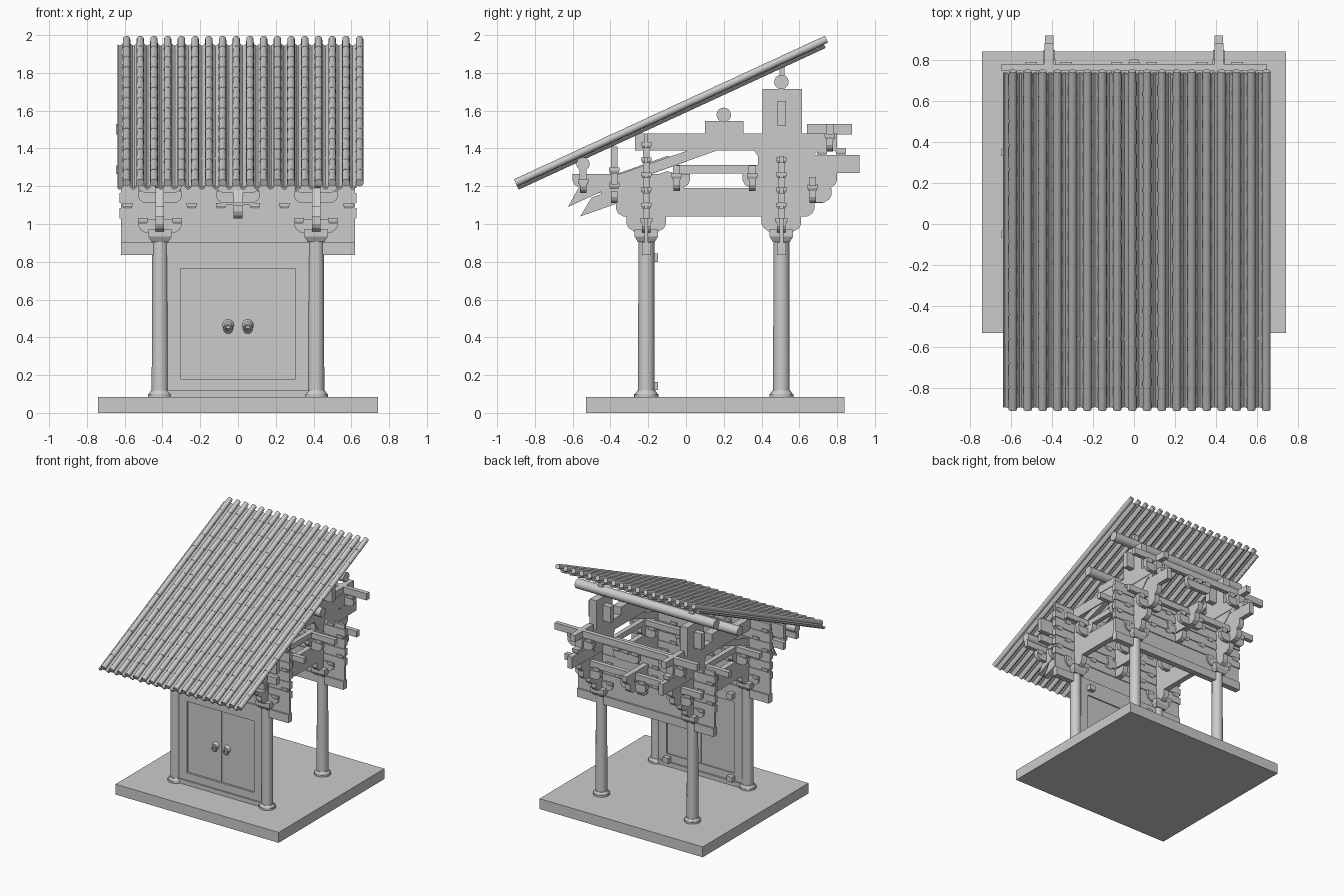
import bpy, bmesh, math
from mathutils import Matrix, Vector

if "Cube" in bpy.data.objects:
    bpy.data.objects.remove(bpy.data.objects["Cube"])

CX, YF, YB = 0.413, -0.21, 0.505      # column grid


def finish(name, bm, smooth=False):
    bmesh.ops.recalc_face_normals(bm, faces=bm.faces)
    me = bpy.data.meshes.new(name)
    bm.to_mesh(me)
    bm.free()
    ob = bpy.data.objects.new(name, me)
    bpy.context.collection.objects.link(ob)
    if smooth:
        bpy.ops.object.select_all(action='DESELECT')
        ob.select_set(True)
        bpy.context.view_layer.objects.active = ob
        bpy.ops.object.shade_smooth_by_angle()
    return ob


def box(name, x0, x1, y0, y1, z0, z1):
    bm = bmesh.new()
    m = Matrix.Translation(((x0 + x1) / 2, (y0 + y1) / 2, (z0 + z1) / 2))
    bmesh.ops.create_cube(bm, size=1, matrix=m @ Matrix.Diagonal((x1 - x0, y1 - y0, z1 - z0, 1)))
    return finish(name, bm)


def prism(name, pts, axis, c, t):
    """Extrude a (u, z) outline; axis 'x' -> u is y, axis 'y' -> u is x."""
    bm = bmesh.new()
    put = (lambda u, z, w: (w, u, z)) if axis == 'x' else (lambda u, z, w: (u, w, z))
    f = bm.faces.new([bm.verts.new(put(u, z, c - t / 2)) for u, z in pts])
    r = bmesh.ops.extrude_face_region(bm, geom=[f])
    vs = [v for v in r['geom'] if isinstance(v, bmesh.types.BMVert)]
    bmesh.ops.translate(bm, verts=vs, vec=put(0, 0, t))
    return finish(name, bm)


def arm(name, axis, c, u0, u1, z0, z1, t=0.045):
    """Bracket arm with rounded-off lower corners."""
    h = z1 - z0
    pts = [(u0, z1), (u0, z0 + .5 * h), (u0 + .15 * h, z0 + .22 * h), (u0 + .5 * h, z0),
           (u1 - .5 * h, z0), (u1 - .15 * h, z0 + .22 * h), (u1, z0 + .5 * h), (u1, z1)]
    return prism(name, pts, axis, c, t)


def rod(name, p, q, r1, r2=None, n=24):
    p, q = Vector(p), Vector(q)
    bm = bmesh.new()
    m = Matrix.Translation((p + q) / 2) @ (q - p).to_track_quat('Z', 'Y').to_matrix().to_4x4()
    bmesh.ops.create_cone(bm, cap_ends=True, segments=n, radius1=r1,
                          radius2=r1 if r2 is None else r2, depth=(q - p).length, matrix=m)
    return finish(name, bm, True)


def blocks(name, places, w, d, h):
    """Bearing blocks: square top half, tapered foot."""
    bm = bmesh.new()
    for x, y, z in places:
        rings = []
        for k, dz in ((.72, 0), (1, .45 * h), (1, h)):
            rings.append([bm.verts.new((x + a * k * w / 2, y + b * k * d / 2, z + dz))
                          for a, b in ((-1, -1), (1, -1), (1, 1), (-1, 1))])
        bm.faces.new(rings[0])
        bm.faces.new(rings[2])
        for lo, hi in zip(rings, rings[1:]):
            for i in range(4):
                bm.faces.new((lo[i], lo[i - 1], hi[i - 1], hi[i]))
    return finish(name, bm)


# Platform, columns, stone bases and capitals
box("platform", -.74, .74, -.53, .84, 0, .085)
for y in (YF, YB):
    for x in (-CX, CX):
        rod("column", (x, y, .085), (x, y, .905), .044, .042)
        rod("column_base", (x, y, .085), (x, y, .1), .064)
        rod("column_base_top", (x, y, .1), (x, y, .118), .06, .048)
        blocks("capital_block", [(x, y, .905)], .125, .125, .065)
    box("tie_beam", -.62, .62, y - .024, y + .024, .835, .903)

# Door wall between the front columns
box("door_panel", -.305, .305, -.212, -.195, .18, .765)
box("door_seam", -.002, .002, -.214, -.193, .18, .765)
box("door_head", -.38, .38, -.228, -.185, .765, .84)
box("door_bottom_rail", -.38, .38, -.228, -.185, .12, .18)
box("door_sill", -.38, .38, -.24, -.17, .085, .12)
for s in (-1, 1):
    box("door_jamb", *sorted((s * .305, s * .38)), -.228, -.185, .18, .765)
    for z in (.8, .12):
        box("door_pivot_socket", s * .29 - .025, s * .29 + .025, -.186, -.147, z, z + .043)
    rod("knocker_plate", (s * .052, -.212, .465), (s * .052, -.232, .465), .03, .018)
    bpy.ops.mesh.primitive_torus_add(location=(s * .052, -.232, .445), rotation=(math.pi / 2, 0, 0),
                                     major_radius=.02, minor_radius=.005,
                                     major_segments=20, minor_segments=8)
    bpy.context.object.name = "knocker_ring"

# Stacked beam walls over both column rows, with rows of bearing blocks
for y, top in ((YF, 1.48), (YB, 1.36)):
    box("wall_board", -.62, .62, y - .01, y + .01, .9, top)
    places, z, k = [], 1.03, 0
    while z + .055 <= top:
        box("wall_beam", -.628, .628, y - .017, y + .017, z, z + .055)
        for x in ((.585, .245, .09), (.5, .33, .08))[k % 2]:
            places += [(x, y, z + .053), (-x, y, z + .053)]
        z, k = z + .08, k + 1
    blocks("wall_blocks", places, .055, .055, .029)
    for x in (-CX, CX):
        arm("cross_arm", 'y', y, x - .115, x + .115, .955, 1.025)
        blocks("cross_arm_blocks", [(x - .09, y, 1.0), (x + .09, y, 1.0)], .055, .065, .032)
    arm("middle_cross_arm", 'y', y, -.1, .1, 1.1, 1.165)

# Longitudinal beams on the stepped-out planes
for y, z0, z1, w in ((-.38, 1.3, 1.41, .63), (-.38, 1.21, 1.27, .63), (-.545, 1.235, 1.285, .63),
                     (-.05, 1.265, 1.31, .645), (.35, 1.265, 1.31, .645),
                     (.67, 1.2, 1.25, .62), (.762, 1.475, 1.53, .645)):
    box("long_beam", -w, w, y - .018, y + .018, z0, z1)
for y, z in ((-.38, 1.265), (-.38, 1.185), (-.545, 1.205), (-.05, 1.235), (.35, 1.235),
             (.67, 1.175), (.762, 1.445)):
    blocks("long_beam_blocks", [(x, y, z) for x in (-.5, -.33, -.085, 0, .085, .33, .5)],
           .055, .055, .034)
for x in (-CX, 0, CX):
    for y, z in ((-.38, 1.11), (-.545, 1.165), (-.05, 1.175), (.35, 1.175), (.67, 1.11), (.762, 1.385)):
        arm("step_arm", 'y', y, x - .115, x + .115, z, z + .065, .034)

# Transverse bracket stacks and slanted lever arms
for x in (-CX, CX):
    for y in (YF, YB):
        arm("bracket_arm_1", 'x', x, y - .105, y + .105, .96, 1.04)
    arm("bracket_arm_2", 'x', x, -.37, .68, 1.04, 1.115)
    arm("bracket_arm_3", 'x', x, -.45, .77, 1.115, 1.19)
    arm("bracket_arm_4_front", 'x', x, -.6, .02, 1.19, 1.265)
    arm("bracket_arm_4_back", 'x', x, .3, .8, 1.19, 1.27)
    box("rear_nose_beam", x - .02, x + .02, .38, .918, 1.27, 1.365)
    box("inner_rail", x - .02, x + .02, -.06, .4, 1.268, 1.312)
    prism("beam_seat", [(.36, 1.39), (.42, 1.3), (.62, 1.3), (.7, 1.39)], 'x', x, .05)
    box("roof_beam", x - .03, x + .03, -.27, .8, 1.39, 1.48)
    box("beam_end_cap", x - .022, x + .022, .64, .88, 1.475, 1.53)
    blocks("nose_blocks", [(x, .72, 1.36), (x, .82, 1.36)], .055, .055, .04)
    # Posts and pads carrying the purlins
    box("ridge_post", x - .03, x + .03, .405, .615, 1.48, 1.715)
    box("ridge_post_cross", x - .1, x + .1, .485, .53, 1.52, 1.65)
    box("purlin_pad", x - .035, x + .035, .1, .305, 1.48, 1.545)
    box("purlin_strut", x - .02, x + .02, .495, .522, 1.77, 1.835)
    prism("lever_upper", [(-.625, 1.09), (-.57, 1.19), (.1, 1.42), (.25, 1.42), (-.45, 1.17)], 'x', x, .045)
    prism("lever_lower", [(-.56, 1.04), (-.5, 1.14), (-.1, 1.28), (0, 1.25), (-.36, 1.11)], 'x', x, .045)

# Middle bracket set
arm("middle_arm_low", 'x', 0, -.3, -.1, 1.03, 1.1)
arm("middle_arm_low_back", 'x', 0, .4, .61, 1.03, 1.1)
arm("middle_arm_front", 'x', 0, -.42, .02, 1.11, 1.19)
arm("middle_arm_back", 'x', 0, .3, .76, 1.11, 1.19)
arm("middle_arm_top_front", 'x', 0, -.58, .02, 1.19, 1.265)
arm("middle_arm_top_back", 'x', 0, .3, .8, 1.19, 1.27)
prism("middle_lever", [(-.6, 1.11), (-.55, 1.2), (-.1, 1.36), (0, 1.33), (-.42, 1.18)], 'x', 0, .045)

# Round purlins
for y, z, r in ((YB, 1.752, .038), (.2, 1.578, .038), (-.545, 1.318, .035)):
    rod("purlin", (-.63, y, z), (.63, y, z), r)

# Roof: corrugated pan tiles with rows of overlapping cover tiles
A, B = Vector((0, -.885, 1.18)), Vector((0, .74, 1.93))
V = (B - A).normalized()
N = Vector((0, -V.z, V.y))
L, PITCH, X0 = (B - A).length, .0726, -.59
bm = bmesh.new()
rows = []
for i in range(18 * 8 + 1):
    x = -.638 + 1.29 * i / 144
    w = .017 + .015 * math.cos(2 * math.pi * (x - X0) / PITCH)
    rows.append([bm.verts.new(A + Vector((x, 0, 0)) + V * v + N * (w + t))
                 for v, t in ((0, 0), (L, 0), (L, .014), (0, .014))])
for a, b in zip(rows, rows[1:]):
    for k in range(4):
        bm.faces.new((a[k], a[k - 1], b[k - 1], b[k]))
bm.faces.new(rows[0])
bm.faces.new(rows[-1])
finish("pan_tiles", bm, True)

bm = bmesh.new()
rot = V.to_track_quat('Z', 'Y').to_matrix().to_4x4()
TILES, LEN = 14, L + .024
for c in range(18):
    for i in range(TILES):
        p = A + Vector((X0 + PITCH * c, 0, 0)) + V * (LEN * (i + .5) / TILES) + N * .042
        bmesh.ops.create_cone(bm, cap_ends=True, segments=12, radius1=.021, radius2=.0195,
                              depth=LEN / TILES, matrix=Matrix.Translation(p) @ rot)
finish("cover_tiles", bm, True)
